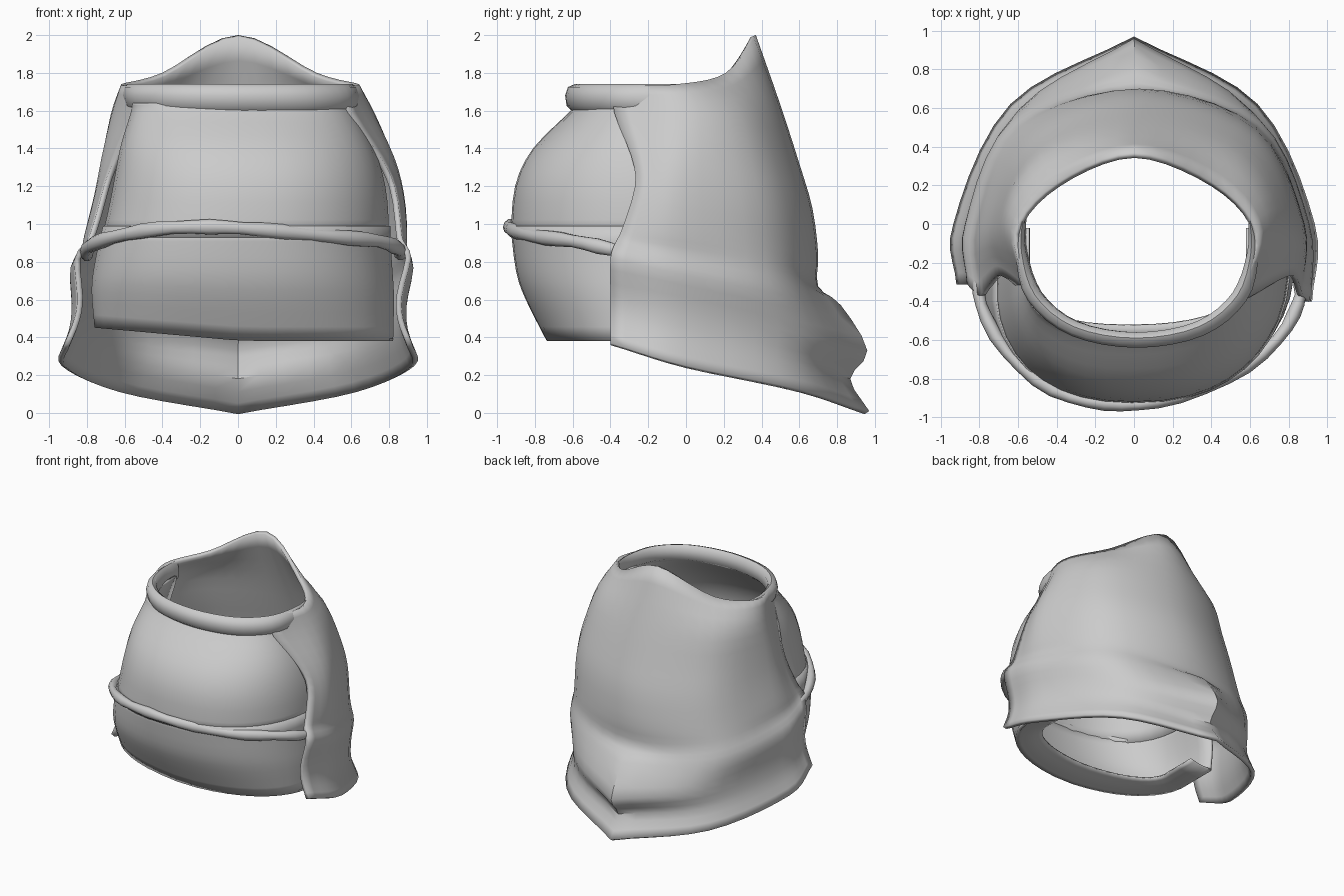
import bpy, math
from mathutils import Vector as V

if "Cube" in bpy.data.objects:
    bpy.data.objects.remove(bpy.data.objects["Cube"])


def spline(pts, n, first=None, last=None):
    """Smooth path through pts with n steps per span."""
    p = [V(q) for q in pts]
    p = [first or 2 * p[0] - p[1]] + p + [last or 2 * p[-1] - p[-2]]
    out = []
    for i in range(1, len(p) - 2):
        a, b, c, d = p[i - 1:i + 3]
        for k in range(n):
            t = k / n
            out.append(0.5 * (2 * b + (c - a) * t + (2 * a - 5 * b + 4 * c - d) * t * t
                              + (3 * b - a - 3 * c + d) * t ** 3))
    return out + [p[-2]]


def sheet(name, rows, thick=0.0, close=False, angle=40):
    """Skin rows of points (top to bottom, counter-clockwise) into one surface."""
    n = len(rows[0])
    verts = [tuple(p) for r in rows for p in r]
    m = len(rows)
    faces = []
    for i in range(m if close else m - 1):
        a, b = i * n, ((i + 1) % m) * n
        faces += [(a + j, b + j, b + j + 1, a + j + 1) for j in range(n - 1)]
    me = bpy.data.meshes.new(name)
    me.from_pydata(verts, [], faces)
    ob = bpy.data.objects.new(name, me)
    bpy.context.collection.objects.link(ob)
    if thick:
        s = ob.modifiers.new("thickness", 'SOLIDIFY')
        s.thickness, s.offset = thick, -1
    bpy.ops.object.select_all(action='DESELECT')
    ob.select_set(True)
    bpy.context.view_layer.objects.active = ob
    bpy.ops.object.shade_smooth_by_angle(angle=math.radians(angle))
    return ob


def skew(p):
    """The body leans to +x around mid height."""
    return V((p[0] + 0.06 * math.exp(-((p[2] - 1.2) / 0.42) ** 2), p[1], p[2]))


def outward(path, i):
    """Horizontal normal of a path."""
    t = path[min(i + 1, len(path) - 1)] - path[max(i - 1, 0)]
    return V((t.y, -t.x, 0)).normalized()


# Back shell: each row is front edge, side, rear quarter (x, y, z) and back (y, z)
shell = [
    ((.54, -.38, 1.73), (.63, -.05, 1.74), (.41, .21, 1.80), (.37, 2.0)),
    ((.57, -.38, 1.59), (.70, 0, 1.58), (.50, .34, 1.60), (.50, 1.63)),
    ((.70, -.29, 1.36), (.77, 0, 1.35), (.55, .42, 1.32), (.60, 1.32)),
    ((.77, -.27, 1.20), (.81, 0, 1.15), (.58, .47, 1.10), (.67, 1.08)),
    ((.82, -.34, .97), (.84, 0, .95), (.60, .50, .87), (.70, .84)),
    ((.84, -.37, .91), (.85, 0, .84), (.62, .51, .75), (.70, .67)),
    ((.89, -.40, .82), (.89, 0, .73), (.64, .54, .62), (.82, .57)),
    ((.86, -.40, .62), (.87, 0, .55), (.59, .60, .42), (.96, .33)),
    ((.87, -.40, .50), (.88, 0, .40), (.60, .58, .28), (.87, .18)),
    ((.92, -.40, .37), (.935, 0, .25), (.64, .62, .12), (.97, .01)),
]
rows = []
for i, (e, s, d, b) in enumerate(shell):
    back = V((0, *b))
    half = spline([e, s, d, back], 5, last=None if i > 5 else V((-d[0], d[1], d[2])))
    cut = 0.78 if i > 5 else 1      # the skirt stops shorter on the left
    rows.append(half + [V((-p.x, p.y * (cut if p.y < 0 else 1), p.z))
                        for p in reversed(half[:-1])])
columns = [spline(c, 3) for c in zip(*rows)]
rows = [[skew(p) for p in r] for r in zip(*columns)]
sheet("back_shell", rows, 0.03)


# Front plates: z, half width, front y
def plate(name, profile, thick):
    out = []
    for z, w, yf in spline(profile, 3):
        low = min(1, max(0, (0.9 - z) / 0.5))
        row = [V((-w, -.02, z)), V((-w, -.16, z))]
        for k in range(21):
            t = math.pi * k / 20
            c = math.cos(t)
            x = -w * math.copysign(abs(c) ** (.88 if c > 0 else .82), c) - 0.06 * math.sin(t)
            row.append(V((x, -.28 + (yf + .28) * math.sin(t) ** .95, z)))
        row += [V((w, -.16, z)), V((w, -.02, z))]
        out.append([skew(p) + V((.03 * low, 0, 0.09 * low * max(0, -p.x))) for p in row])
    return sheet(name, out, thick)


plate("upper_front_plate", [(1.64, .58, -.58), (1.59, .59, -.62), (1.4, .67, -.81),
                            (1.2, .72, -.905), (.93, .76, -.93)], 0.02)
plate("lower_front_plate", [(.99, .76, -.93), (.75, .79, -.90), (.6, .80, -.85),
                            (.38, .79, -.74)], 0.02)
plate("lower_inner_lip", [(.38, .79, -.74), (.39, .68, -.63), (.42, .59, -.52)], 0.015)

# Rolled collar around the front of the neck opening, fading into the shell
half = [(.60, .04), (.61, -.15), (.54, -.38), (.33, -.55)]
path = [(-x, y, 0) for x, y in half] + [(0, -.61, 0)] + [(x, y, 0) for x, y in reversed(half)]
path = spline(path, 4)
section = [(-.01, 1.595), (.022, 1.625), (.03, 1.68), (.015, 1.725),
           (-.02, 1.74), (-.05, 1.715), (-.05, 1.63)]
rows = []
for off, z in reversed(section):
    r = []
    for i, p in enumerate(path):
        fade = min(1, min(i, len(path) - 1 - i) / 7)
        o = -.01 + (off + .01) * (.3 + .7 * fade)
        r.append(skew(p + outward(path, i) * o + V((0, 0, z))))
    rows.append(r)
sheet("rolled_collar", rows, close=True, angle=60)

# Waist cord across the front, joining the shell ridge on both sides
cord_path = spline([(-.80, -.26, .84), (-.79, -.42, .88), (-.66, -.66, .93), (-.42, -.86, .975),
                    (-.15, -.93, .985), (.12, -.92, .97), (.48, -.80, .935),
                    (.74, -.60, .91), (.85, -.41, .87), (.86, -.30, .85)], 3)
rows = []
for k in range(10):
    a = -2 * math.pi * k / 10
    r = []
    for i, p in enumerate(cord_path):
        rad = 0.033 + 0.004 * math.sin(i * 1.7)
        r.append(p + outward(cord_path, i) * rad * math.cos(a)
                 + V((0, 0, rad * 1.15 * math.sin(a))))
    rows.append(r)
sheet("waist_cord", rows, close=True, angle=60)
